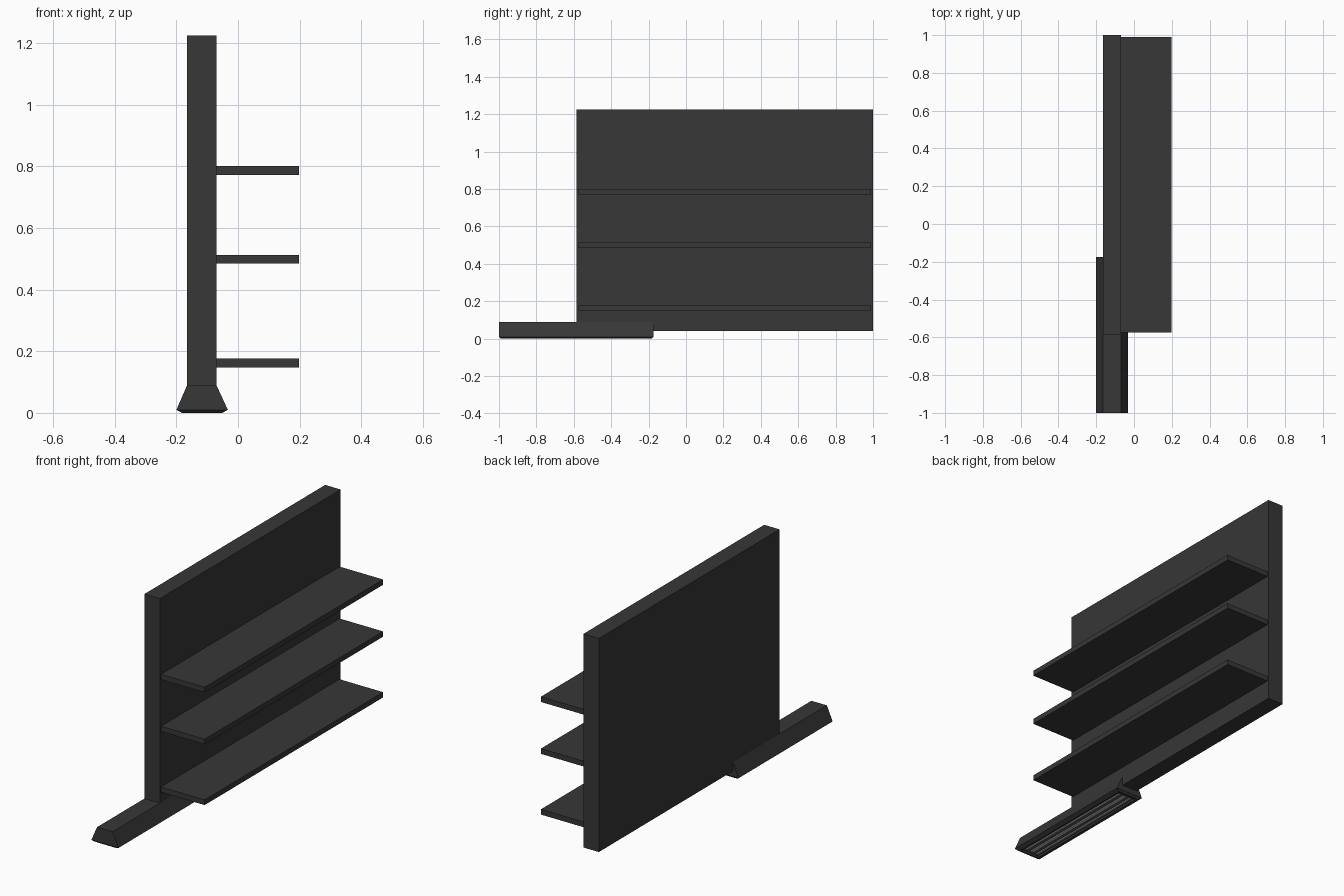
import bpy
import bmesh

cube = bpy.data.objects.get("Cube")
if cube:
    bpy.data.objects.remove(cube, do_unlink=True)


def material(name, value):
    m = bpy.data.materials.new(name)
    m.use_nodes = True
    color = (value, value, value, 1)
    m.diffuse_color = color
    m.node_tree.nodes["Principled BSDF"].inputs["Base Color"].default_value = color
    return m


charcoal = material("charcoal", 0.038)
dark_grey = material("dark grey", 0.09)
light_grey = material("light grey", 0.5)


def finish(name, bm, mat):
    bmesh.ops.recalc_face_normals(bm, faces=bm.faces)
    mesh = bpy.data.meshes.new(name)
    bm.to_mesh(mesh)
    bm.free()
    mesh.materials.append(mat)
    obj = bpy.data.objects.new(name, mesh)
    bpy.context.collection.objects.link(obj)
    return obj


def loft(name, rings, mat):
    """Closed solid through rectangles given as (x0, x1, y0, y1, z)."""
    bm = bmesh.new()
    loops = [[bm.verts.new(p) for p in
              ((x0, y0, z), (x1, y0, z), (x1, y1, z), (x0, y1, z))]
             for x0, x1, y0, y1, z in rings]
    for a, b in zip(loops, loops[1:]):
        for i in range(4):
            j = (i + 1) % 4
            bm.faces.new((a[i], a[j], b[j], b[i]))
    bm.faces.new(loops[0])
    bm.faces.new(loops[-1])
    return finish(name, bm, mat)


def box(name, x0, x1, y0, y1, z0, z1, mat):
    return loft(name, [(x0, x1, y0, y1, z0), (x0, x1, y0, y1, z1)], mat)


# Upright board
box("back_panel", -0.165, -0.07, -0.585, 1.0, 0.04, 1.225, charcoal)

# Three shelves on the left side
for label, z in (("bottom", 0.147), ("middle", 0.484), ("top", 0.772)):
    box(label + "_shelf", -0.07, 0.198, -0.575, 0.99, z, z + 0.029, charcoal)

# Flared foot with a chamfered rim and a hollow underside
front, back = -1.0, -0.175
loft("foot", [
    (-0.165, -0.07, front, back, 0.09),
    (-0.2, -0.033, front, back, 0.01),
    (-0.182, -0.051, front + 0.01, back - 0.01, 0.0),
    (-0.172, -0.061, front + 0.02, back - 0.02, 0.0),
    (-0.172, -0.061, front + 0.02, back - 0.02, 0.014),
], charcoal)

# Tray and strips inside the hollow
box("foot_tray", -0.17, -0.063, front + 0.022, back - 0.022, 0.009, 0.014, dark_grey)
for label, x, half in (("left", -0.08, 0.005), ("middle", -0.1165, 0.009), ("right", -0.153, 0.005)):
    box(label + "_strip", x - half, x + half, front + 0.04, back - 0.04, 0.004, 0.01, light_grey)
